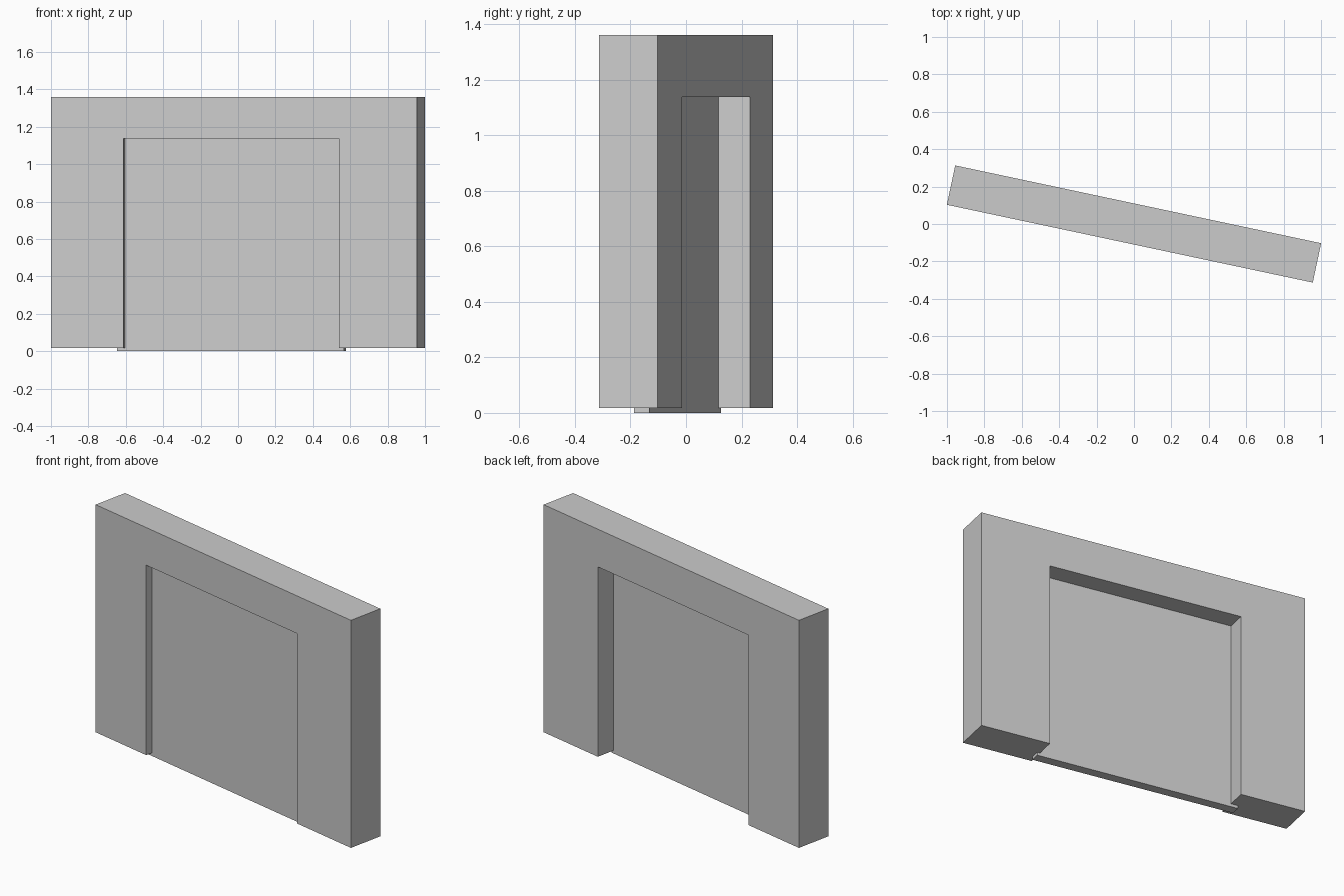
import bpy, bmesh, math
from mathutils import Matrix

if "Cube" in bpy.data.objects:
    bpy.data.objects.remove(bpy.data.objects["Cube"])

TURN = Matrix.Rotation(math.radians(-12), 4, 'Z')


def extruded(name, outline, y0, y1):
    """Extrude an x-z outline from y0 to y1, then turn it with the whole model."""
    bm = bmesh.new()
    face = bm.faces.new([bm.verts.new((x, y0, z)) for x, z in outline])
    ext = bmesh.ops.extrude_face_region(bm, geom=[face])
    verts = [g for g in ext["geom"] if isinstance(g, bmesh.types.BMVert)]
    bmesh.ops.translate(bm, verts=verts, vec=(0, y1 - y0, 0))
    bmesh.ops.recalc_face_normals(bm, faces=bm.faces)
    mesh = bpy.data.meshes.new(name)
    bm.to_mesh(mesh)
    bm.free()
    obj = bpy.data.objects.new(name, mesh)
    obj.matrix_world = TURN
    bpy.context.collection.objects.link(obj)
    return obj


# Wall with a doorway open at the bottom
BASE, TOP, HEAD = 0.018, 1.36, 1.138
LEFT, RIGHT = -0.604, 0.576
extruded("wall", [(-1, BASE), (LEFT, BASE), (LEFT, HEAD), (RIGHT, HEAD),
                  (RIGHT, BASE), (1, BASE), (1, TOP), (-1, TOP)], -0.1075, 0.1075)

# Door panel, wider than the opening and let into the wall, reaching the ground
extruded("door_panel", [(-0.648, 0), (0.593, 0), (0.593, 1.16), (-0.648, 1.16)],
         -0.066, -0.009)
